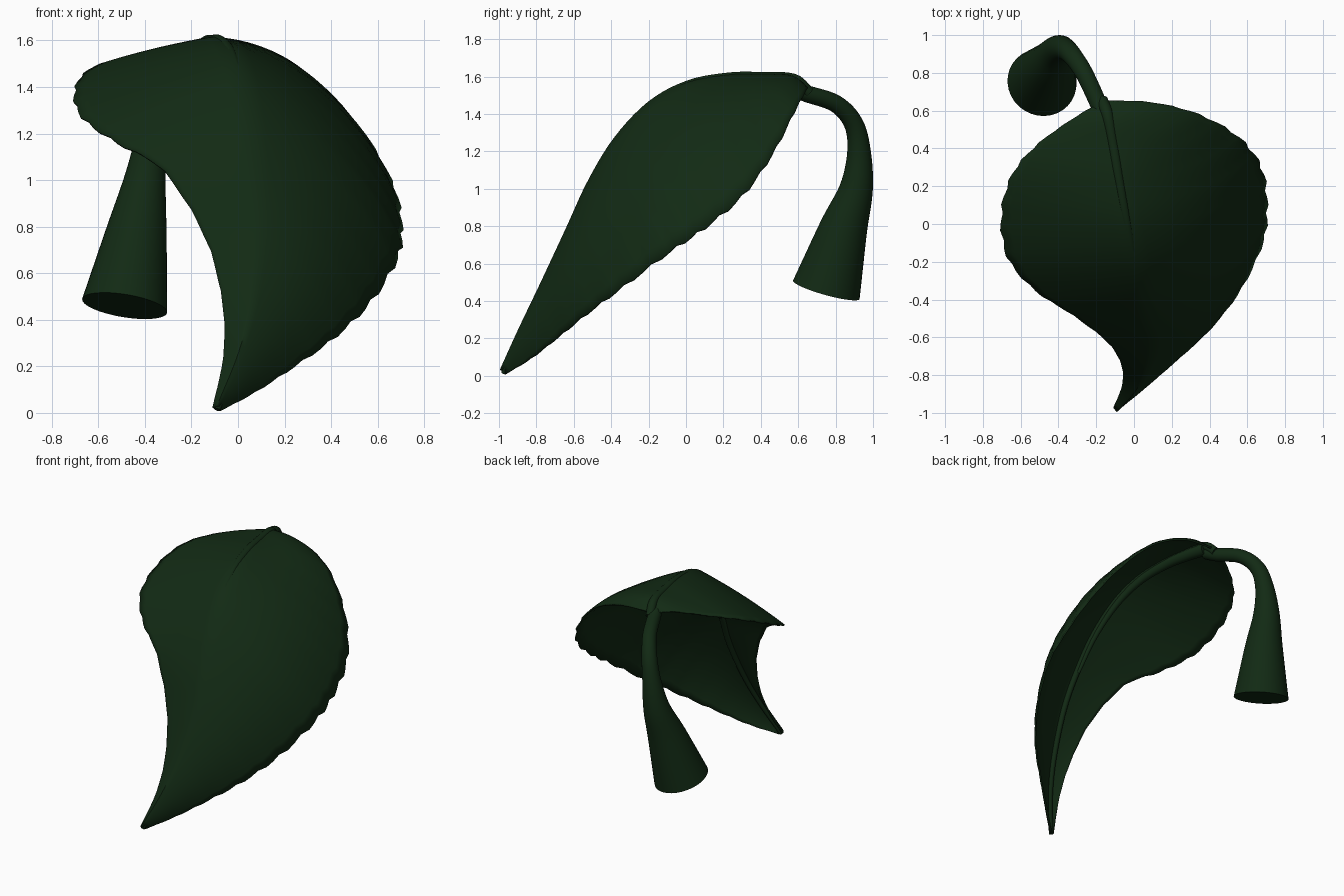
import bpy, bmesh, math
from mathutils import Vector

cube = bpy.data.objects.get("Cube")
if cube:
    bpy.data.objects.remove(cube, do_unlink=True)

green = bpy.data.materials.new("dark leaf green")
green.use_nodes = True
COLOR = (0.006, 0.023, 0.007, 1)
green.diffuse_color = COLOR
green.node_tree.nodes["Principled BSDF"].inputs["Base Color"].default_value = COLOR


def spline(points, steps):
    """Smooth curve through the points (any dimension)."""
    p = [Vector(q) for q in points]
    p = [p[0] * 2 - p[1]] + p + [p[-1] * 2 - p[-2]]
    out = []
    for a, b, c, d in zip(p, p[1:], p[2:], p[3:]):
        for k in range(steps):
            t = k / steps
            out.append((b * 2 + (c - a) * t + (a * 2 - b * 5 + c * 4 - d) * t**2
                        + (b * 3 - a - c * 3 + d) * t**3) / 2)
    return out + [p[-2]]


def finish(name, bm, angle):
    bmesh.ops.recalc_face_normals(bm, faces=bm.faces)
    mesh = bpy.data.meshes.new(name)
    bm.to_mesh(mesh)
    bm.free()
    obj = bpy.data.objects.new(name, mesh)
    bpy.context.collection.objects.link(obj)
    mesh.materials.append(green)
    bpy.ops.object.select_all(action="DESELECT")
    bpy.context.view_layer.objects.active = obj
    obj.select_set(True)
    bpy.ops.object.shade_smooth_by_angle(angle=math.radians(angle))
    return obj


def bridge(bm, rows, closed):
    for r, s in zip(rows, rows[1:]):
        n = len(r)
        for i in range(n if closed else n - 1):
            j = (i + 1) % n
            bm.faces.new((r[i], r[j], s[j], s[i]))


def tube(name, points, sides=24, steps=6):
    """Capped tube; each point holds x, y, z and radius."""
    path = spline(points, steps)
    bm = bmesh.new()
    rows, side = [], Vector((1, 0, 0))
    for i, p in enumerate(path):
        axis = (path[min(i + 1, len(path) - 1)] - path[max(i - 1, 0)]).to_3d().normalized()
        side = (side - axis * side.dot(axis)).normalized()
        up = axis.cross(side)
        rows.append([bm.verts.new(p.to_3d() + p.w * (side * math.cos(a) + up * math.sin(a)))
                     for a in (math.tau * k / sides for k in range(sides))])
    bridge(bm, rows, True)
    for end in (rows[0], rows[-1]):
        bm.faces.new(end)
    return finish(name, bm, 40)


# Leaf guide lines, from the stem to the tip
MIDRIB = [(-.17, .64, 1.53), (-.14, .56, 1.6), (-.11, .4, 1.61), (-.08, .22, 1.61),
          (-.04, 0, 1.57), (0, -.2, 1.46), (.04, -.38, 1.27), (.07, -.52, 1.04),
          (.09, -.64, .78), (.06, -.78, .48), (0, -.89, .25), (-.09, -.99, .03)]
RIGHT_EDGE = [(-.18, .635, 1.53), (-.3, .57, 1.55), (-.5, .43, 1.52), (-.64, .27, 1.47),
              (-.7, .06, 1.38), (-.67, -.17, 1.27), (-.52, -.35, 1.16), (-.32, -.48, 1.04),
              (-.14, -.62, .75), (-.065, -.74, .47), (-.06, -.85, .24), (-.105, -.97, .02)]
LEFT_EDGE = [(-.14, .65, 1.54), (.1, .64, 1.52), (.34, .58, 1.41), (.55, .46, 1.18),
             (.67, .3, .96), (.7, .1, .79), (.68, -.09, .66), (.57, -.33, .48),
             (.42, -.53, .33), (.24, -.69, .2), (.07, -.83, .09), (-.08, -.96, .01)]
OUT = Vector((0, -.5, .85))


def half_section(mid, edge, bulge, count=12):
    """Arched row of points from the midrib to the edge."""
    chord = edge - mid
    n = OUT - chord * (OUT.dot(chord) / max(chord.length_squared, 1e-6))
    n = n.normalized() * chord.length * bulge
    return [mid + chord * t + n * 4 * t * (1 - t)
            for t in (k / count for k in range(1, count + 1))]


# Leaf blade with a slightly ruffled edge
bm = bmesh.new()
rows = []
lines = [spline(g, 5) for g in (MIDRIB, RIGHT_EDGE, LEFT_EDGE)]
for i, (m, r, l) in enumerate(zip(*lines)):
    ruffle = 1 + .012 * math.sin(i * 2.1)
    r, l = m + (r - m) * ruffle, m + (l - m) * ruffle
    row = half_section(m, r, .02)[::-1] + [m] + half_section(m, l, .1)
    rows.append([bm.verts.new(p) for p in row])
bridge(bm, rows, False)
blade = finish("leaf_blade", bm, 50)
thick = blade.modifiers.new("thickness", "SOLIDIFY")
thick.thickness = .012
thick.offset = 0

# Midrib: raised line on top, thicker vein below that fades halfway
last = len(MIDRIB) - 1
tube("midrib_top", [(x, y + .015, z - .015, .032 - .018 * i / last)
                    for i, (x, y, z) in enumerate(MIDRIB)])
tube("midrib_underside", [(x, y + .02, z - .04, .042 - .005 * i)
                          for i, (x, y, z) in enumerate(MIDRIB[1:8])])

# Stem hooks over and flares to a cut end
tube("stem", [(-.16, .56, 1.545, .04), (-.19, .64, 1.51, .045), (-.265, .8, 1.455, .047),
              (-.33, .895, 1.35, .052), (-.37, .925, 1.2, .063), (-.4, .91, 1, .09),
              (-.435, .84, .78, .13), (-.487, .75, .46, .185)], sides=32)
